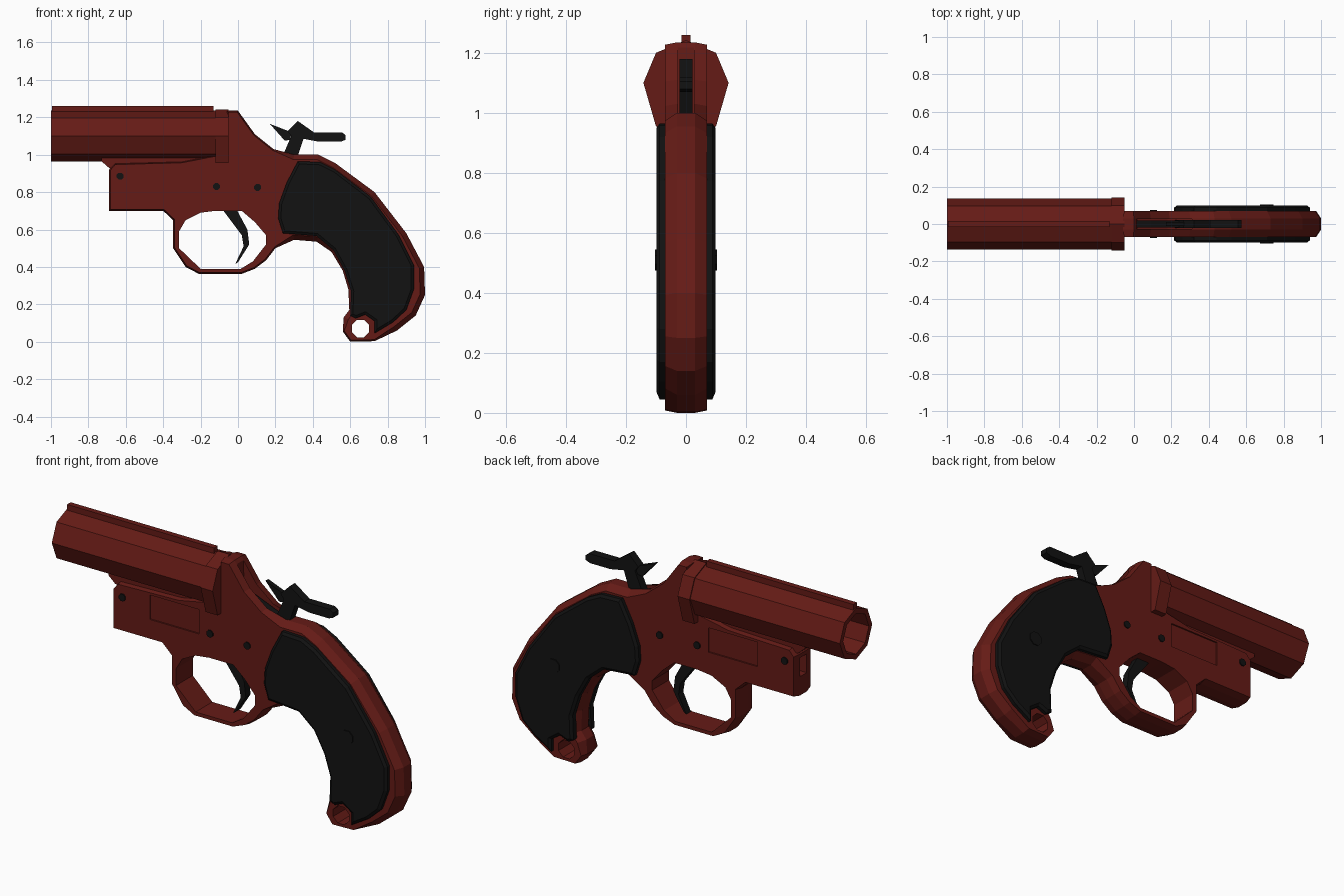
import bpy, bmesh, math
from mathutils import Vector

if "Cube" in bpy.data.objects:
    bpy.data.objects.remove(bpy.data.objects["Cube"])


def material(name, rgb):
    m = bpy.data.materials.new(name)
    m.diffuse_color = (*rgb, 1)
    m.use_nodes = True
    m.node_tree.nodes["Principled BSDF"].inputs["Base Color"].default_value = m.diffuse_color
    return m


RED = material("red_paint", (0.13, 0.011, 0.008))
BLACK = material("black_polymer", (0.006, 0.006, 0.006))


def finish(name, bm, mat):
    bmesh.ops.recalc_face_normals(bm, faces=bm.faces)
    me = bpy.data.meshes.new(name)
    bm.to_mesh(me)
    bm.free()
    if mat:
        me.materials.append(mat)
    ob = bpy.data.objects.new(name, me)
    bpy.context.collection.objects.link(ob)
    return ob


def inset_outline(pts, amount):
    # mitred inward offset of an (x, z) outline; amount is a function of x, z
    n = len(pts)
    area = sum(pts[i - 1][0] * pts[i][1] - pts[i][0] * pts[i - 1][1] for i in range(n))
    s = 1 if area > 0 else -1
    out = []
    for i in range(n):
        p = Vector(pts[i])
        d1 = (p - Vector(pts[i - 1])).normalized()
        d2 = (Vector(pts[(i + 1) % n]) - p).normalized()
        n1, n2 = Vector((-d1.y, d1.x)) * s, Vector((-d2.y, d2.x)) * s
        out.append(p + (n1 + n2) / max(1 + n1.dot(n2), 0.5) * amount(p.x, p.y))
    return out


def prism(name, pts, layers, mat=None):
    # layers: (y, inset function or constant)
    bm = bmesh.new()
    rings = []
    for y, a in layers:
        f = a if callable(a) else (lambda x, z, a=a: a)
        rings.append([bm.verts.new((p[0], y, p[1])) for p in inset_outline(pts, f)])
    n = len(pts)
    for r0, r1 in zip(rings, rings[1:]):
        for i in range(n):
            bm.faces.new((r0[i], r0[(i + 1) % n], r1[(i + 1) % n], r1[i]))
    bm.faces.new(rings[0])
    bm.faces.new(rings[-1])
    return finish(name, bm, mat)


def slab(name, pts, w, mat=None, y=0):
    return prism(name, pts, [(y - w, 0), (y + w, 0)], mat)


def box(x0, x1, z0, z1):
    return [(x0, z0), (x1, z0), (x1, z1), (x0, z1)]


def disc(cx, cz, r, n=8):
    return [(cx + r * math.cos(math.tau * (i + .5) / n),
             cz + r * math.sin(math.tau * (i + .5) / n)) for i in range(n)]


def cut(ob, cutter):
    cutter.hide_render = True
    m = ob.modifiers.new("cut", 'BOOLEAN')
    m.operation, m.solver, m.object = 'DIFFERENCE', 'EXACT', cutter
    with bpy.context.temp_override(object=ob, active_object=ob, selected_objects=[ob]):
        bpy.ops.object.modifier_apply(modifier=m.name)
    bpy.data.objects.remove(cutter)


# frame with grip spine and trigger guard
outline = [(-.66, .955), (-.3, .965), (-.12, 1.0), (-.06, 1.0), (-.06, 1.235), (0, 1.235), (.09, 1.11), (.19, 1.03),
           (.3, 1.0), (.43, 1.0), (.52, .955), (.73, .80), (.9, .58), (.995, .4), (1.0, .25), (.95, .14),
           (.85, .06), (.73, .003), (.6, 0), (.56, .055), (.565, .13), (.595, .17), (.59, .28), (.56, .38), (.5, .48),
           (.42, .535), (.3, .545), (.2, .5), (.15, .435), (.09, .39), (.02, .363), (-.21, .363), (-.28, .4),
           (-.347, .5), (-.347, .65), (-.4, .7), (-.69, .7), (-.69, .92)]


def chamfer(x, z):
    if x > .25 and not (z < .1 and x < .78):
        return .026
    return .008


frame = prism("frame", outline, [(-.07, chamfer), (-.03, 0), (.03, 0), (.07, chamfer)], RED)
cut(frame, slab("guard_cutter", [(-.315, .59), (-.28, .65), (-.2, .69), (-.12, .70), (.02, .70), (.09, .64), (.15, .57),
                                 (.15, .52), (.08, .43), (.015, .39), (-.2, .39), (-.315, .5)], .2))
cut(frame, slab("lanyard_cutter", disc(.655, .07, .05), .2))
cut(frame, slab("hammer_cutter", [(.01, 1.3), (.02, 1.0), (.18, .94), (.31, .94), (.31, 1.3)], .027))
cut(frame, slab("latch_cutter", box(-.75, -.6, .80, .90), .028))

# break-open barrel: eight-sided tube
bm = bmesh.new()
rings = []
for x, r in [(-1, .136), (-.1, .136), (-.1, .108), (-1, .108)]:
    rings.append([bm.verts.new((x, r * math.sin(math.tau * i / 8), 1.1 + r * math.cos(math.tau * i / 8)))
                  for i in range(8)])
for k in range(4):
    a, b = rings[k], rings[(k + 1) % 4]
    for i in range(8):
        bm.faces.new((a[i], a[(i + 1) % 8], b[(i + 1) % 8], b[i]))
finish("barrel", bm, RED)
slab("sight_rib", box(-.995, -.13, 1.215, 1.26), .015, RED)
slab("barrel_lug", [(-.73, .985), (-.73, .965), (-.69, .93), (-.15, .93), (-.15, .985)], .045, RED)

# breech collar
bm = bmesh.new()
half = [(0, 1.242), (.1, 1.2), (.142, 1.1), (.1, .955)]
sect = half + [(-y, z) for y, z in reversed(half[1:])]
front = bm.faces.new([bm.verts.new((-.12, y, z)) for y, z in sect])
ext = bmesh.ops.extrude_face_region(bm, geom=[front], use_keep_orig=True)
bmesh.ops.translate(bm, vec=(.07, 0, 0), verts=[v for v in ext["geom"] if isinstance(v, bmesh.types.BMVert)])
finish("breech_collar", bm, RED)

# grip panels, side recesses, pins and screws on both sides
grip = [(.32, .965), (.44, .96), (.52, .92), (.71, .775), (.86, .57), (.94, .41), (.94, .28), (.9, .17), (.83, .105),
        (.73, .045), (.73, .11), (.68, .145), (.63, .125), (.6, .14), (.605, .27), (.57, .38), (.51, .49),
        (.42, .565), (.24, .58), (.215, .66), (.22, .74), (.26, .85)]
for s, side in ((-1, "front"), (1, "back")):
    prism("grip_panel_" + side, grip, [(s * .06, 0), (s * .088, 0), (s * .098, .014)], BLACK)
    slab("grip_screw_" + side, disc(.71, .51, .038), .004, BLACK, s * .099)
    cut(frame, slab("recess_cutter", box(-.47, -.18, .81, .94), .008, None, s * .07))
    for i, (x, z) in enumerate([(-.63, .885), (-.115, .83), (.105, .825)]):
        slab(f"pin_{side}_{i + 1}", disc(x, z, .02), .008, BLACK, s * .068)

# trigger
slab("trigger", [(-.10, .73), (-.02, .73), (.05, .60), (.06, .52), (.0, .425), (-.015, .415), (.03, .51), (.02, .57)],
     .02, BLACK)
# hammer with thumb spur, firing prong and inner block
slab("hammer", [(.22, .95), (.285, 1.1), (.265, 1.125), (.32, 1.18), (.405, 1.12), (.555, 1.12), (.575, 1.105),
                (.575, 1.08), (.55, 1.07), (.43, 1.07), (.35, 1.085), (.305, .95)], .022, BLACK)
slab("hammer_prong", [(.17, 1.165), (.26, 1.13), (.285, 1.12), (.28, 1.08), (.25, 1.075)], .012, BLACK)
slab("firing_block", [(.005, .98), (.005, 1.09), (.09, 1.06), (.24, 1.0), (.3, .97), (.3, .93), (.18, .93)], .018, BLACK)
